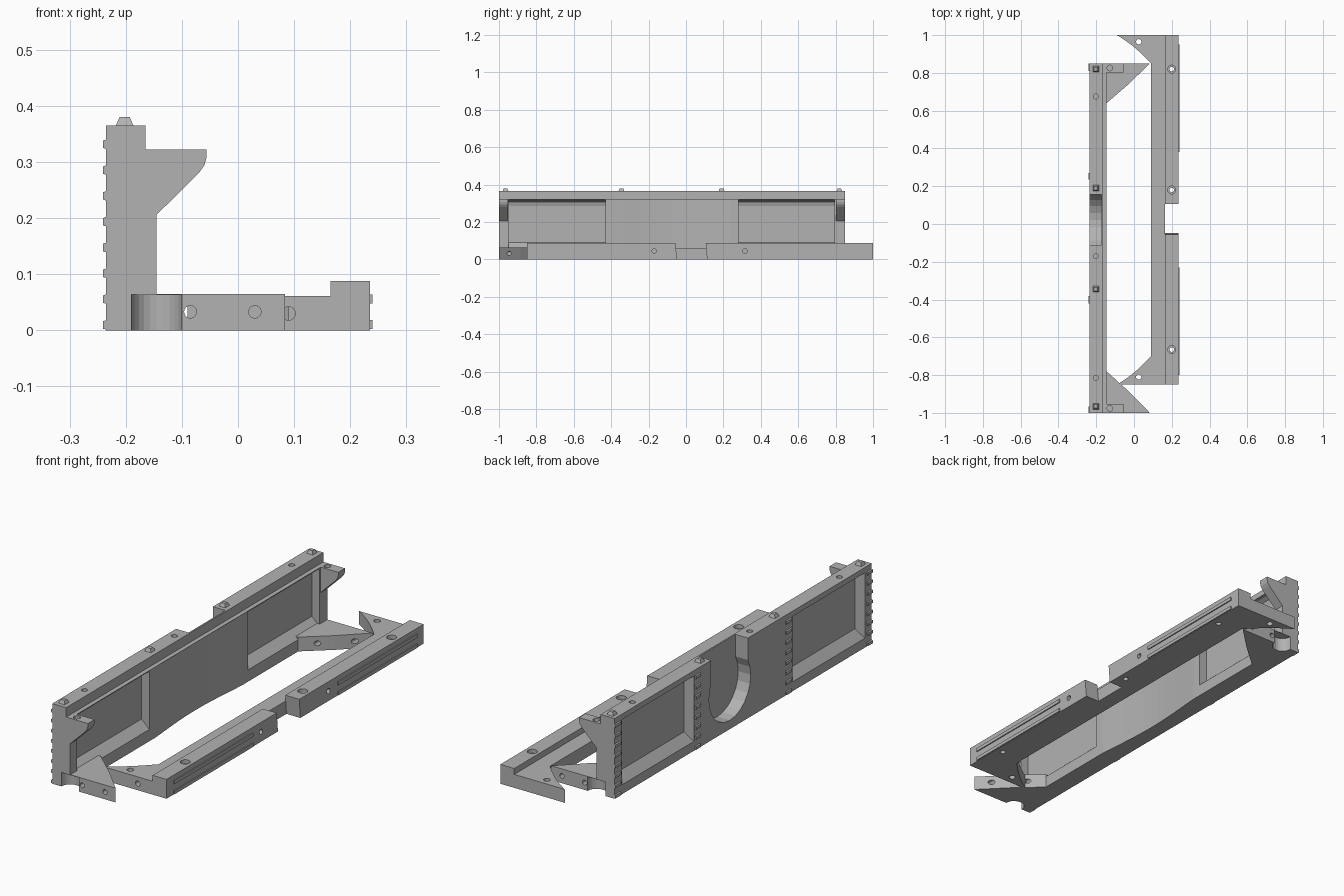
import bpy, bmesh, math

cube = bpy.data.objects.get("Cube")
if cube:
    bpy.data.objects.remove(cube, do_unlink=True)

grey = bpy.data.materials.new("plain grey")
grey.use_nodes = True
grey.diffuse_color = (0.45, 0.45, 0.45, 1)
grey.node_tree.nodes["Principled BSDF"].inputs["Base Color"].default_value = grey.diffuse_color


def finish(name, bm):
    bmesh.ops.recalc_face_normals(bm, faces=bm.faces)
    mesh = bpy.data.meshes.new(name)
    bm.to_mesh(mesh)
    bm.free()
    mesh.materials.append(grey)
    ob = bpy.data.objects.new(name, mesh)
    bpy.context.collection.objects.link(ob)
    return ob


def loft(name, axis, lo, hi, base, top):
    """Solid between two outlines lying across an axis."""
    place = {"x": lambda u, v, w: (w, u, v),
             "y": lambda u, v, w: (u, w, v),
             "z": lambda u, v, w: (u, v, w)}[axis]
    bm = bmesh.new()
    a = [bm.verts.new(place(u, v, lo)) for u, v in base]
    b = [bm.verts.new(place(u, v, hi)) for u, v in top]
    bm.faces.new(a)
    bm.faces.new(b)
    n = len(a)
    for i in range(n):
        j = (i + 1) % n
        bm.faces.new((a[i], a[j], b[j], b[i]))
    return finish(name, bm)


def prism(name, axis, lo, hi, pts):
    return loft(name, axis, lo, hi, pts, pts)


def rect(u0, u1, v0, v1):
    return [(u0, v0), (u1, v0), (u1, v1), (u0, v1)]


def box(name, x0, x1, y0, y1, z0, z1):
    return prism(name, "z", z0, z1, rect(x0, x1, y0, y1))


def circle(u, v, r, n=24):
    return [(u + r * math.cos(math.tau * i / n), v + r * math.sin(math.tau * i / n)) for i in range(n)]


def hole(axis, u, v, r, lo, hi):
    return prism("hole_cutter", axis, lo, hi, circle(u, v, r))


def boolean(ob, others, operation="DIFFERENCE"):
    """Apply each other object to this one and remove it."""
    for other in others:
        mod = ob.modifiers.new("join", "BOOLEAN")
        mod.operation = operation
        mod.solver = "EXACT"
        mod.object = other
        other.hide_render = True
    graph = bpy.context.evaluated_depsgraph_get()
    mesh = bpy.data.meshes.new_from_object(ob.evaluated_get(graph))
    ob.modifiers.clear()
    ob.data = mesh
    for other in others:
        bpy.data.objects.remove(other, do_unlink=True)


# Tall side wall with a stepped top
wall = prism("side_wall", "y", -1, 0.85, [
    (-0.235, 0), (-0.145, 0), (-0.145, 0.322), (-0.165, 0.322), (-0.165, 0.365), (-0.235, 0.365)])
cuts = []
panels = [(-0.95, -0.43), (0.28, 0.795)]
for y0, y1 in panels:
    # Inner recess with sloping sill and rounded head
    cuts.append(prism("inner_recess", "y", y0, y1, [
        (-0.13, 0.04), (-0.185, 0.09), (-0.185, 0.285), (-0.178, 0.308), (-0.16, 0.318), (-0.13, 0.318)]))
    # Outer recess with bevelled border
    cuts.append(loft("outer_recess", "x", -0.25, -0.2,
                     rect(y0 - 0.01, y1 + 0.01, 0.025, 0.345),
                     rect(y0 + 0.02, y1 - 0.02, 0.085, 0.33)))
# Shallow curved hollow between the panels
steps = [i / 16 for i in range(17)]
hollow = [(-0.143 - 0.0205 * math.sin(math.pi * t) ** 1.3, -0.425 + 0.7 * t) for t in steps]
cuts.append(prism("hollow", "z", -0.1, 0.321, hollow + [(-0.1, 0.275), (-0.1, -0.425)]))
# Round pocket opening through the top edge
cuts.append(hole("x", 0.02, 0.19, 0.15, -0.3, -0.172))
cuts.append(box("pocket_opening", -0.3, -0.172, -0.11, 0.155, 0.2, 0.5))
for y in (0.675, -0.17, -0.815):
    cuts.append(hole("z", -0.202, y, 0.013, 0.335, 0.5))
for y in (-1, 0.85):
    cuts.append(hole("z", -0.145, y, 0.045, -0.1, 0.064))
boolean(wall, cuts)

# Toothed strips on the outside of the wall
for k, (y0, y1) in enumerate([(-1, -0.965), (-0.42, -0.38), (0.235, 0.27), (0.81, 0.85)]):
    for i in range(8):
        z = 0.046 * i
        loft(f"strip_{k}_tooth_{i}", "x", -0.241, -0.23,
             rect(y0, y1, z + 0.003, z + 0.016), rect(y0, y1, z, z + 0.02))

# Pyramid pegs along the wall top
for i, y in enumerate((-0.965, -0.345, 0.19, 0.82)):
    loft(f"locating_peg_{i}", "z", 0.36, 0.38,
         rect(-0.22, -0.184, y - 0.018, y + 0.018), rect(-0.211, -0.193, y - 0.009, y + 0.009))

# Upper brackets at the wall ends
for name, y0, y1 in (("front", -1, -0.952), ("rear", 0.802, 0.85)):
    bracket = prism(name + "_bracket", "y", y0, y1, [
        (-0.17, 0.2), (-0.145, 0.206), (-0.07, 0.28), (-0.06, 0.294), (-0.056, 0.308),
        (-0.056, 0.322), (-0.17, 0.322)])
    boolean(bracket, [hole("z", -0.128, y0 + 0.024, 0.015, 0.26, 0.4)])

# Triangular feet joining the wall ends
for name, end, inward, inner in (("front", -1, 1, -0.78), ("rear", 0.85, -1, 0.64)):
    mid = (end + inner) / 2 + inward * 0.006
    foot = prism(name + "_wall_foot", "z", 0, 0.065, [
        (-0.18, end), (0.084, end), (-0.03, mid), (-0.145, inner), (-0.18, inner)])
    cuts = [hole("z", -0.145, end, 0.045, -0.1, 0.064 if end > 0 else 0.063)]
    for x in (-0.085, 0.03):
        cuts.append(hole("y", x, 0.033, 0.011, end - 0.3, end + 0.3))
    boolean(foot, cuts)


# Low rail with rounded corner gussets
def sweep(y_tip, y_root):
    return [(-0.09 + 0.18 * t, y_tip + (y_root - y_tip) * (t - 0.08 * math.sin(math.pi * t)))
            for t in (0, 0.2, 0.4, 0.6, 0.8, 1)]


rail = prism("low_rail", "z", 0, 0.061,
             [(0.235, -0.85), (0.235, 1)] + sweep(1, 0.85) + sweep(-0.85, -0.7)[::-1])
boolean(rail, [box("upper_step", 0.165, 0.235, -0.85, 1, 0.03, 0.088)], "UNION")
cuts = [prism("notch", "x", 0.165, 0.3, [(-0.043, -0.05), (0.117, -0.05), (0.1, 0.15), (-0.063, 0.15)])]
for y in (0.82, 0.18, -0.665):
    cuts.append(hole("z", 0.2, y, 0.012, -0.1, 0.2))
    cuts.append(hole("z", 0.2, y, 0.021, 0.07, 0.2))
for y in (0.965, -0.81):
    cuts.append(hole("z", 0.025, y, 0.014, -0.1, 0.2))
for y in (-0.17, 0.315):
    cuts.append(hole("x", y, 0.045, 0.012, 0.21, 0.3))
cuts.append(hole("y", 0.09, 0.03, 0.012, -0.9, -0.65))
boolean(rail, cuts)

# Raised ribs along the rail's outer face
for i, (y0, y1) in enumerate([(-0.8, -0.23), (0.38, 0.95)]):
    for j, (z0, z1) in enumerate([(0.002, 0.018), (0.048, 0.064)]):
        box(f"rail_rib_{i}_{j}", 0.23, 0.24, y0, y1, z0, z1)
